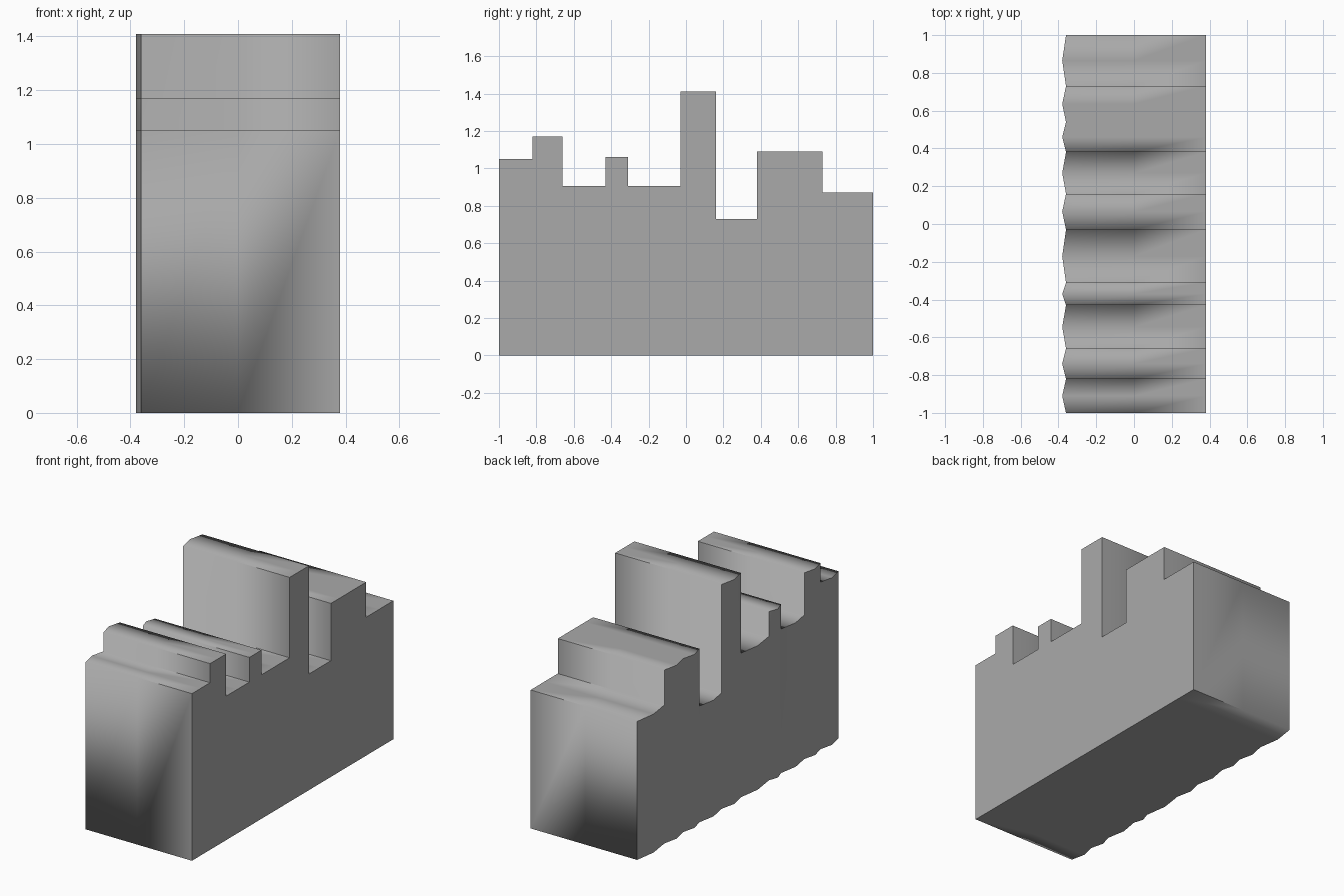
import bpy
import bmesh
import math

old = bpy.data.objects.get("Cube")
if old:
    bpy.data.objects.remove(old, do_unlink=True)

# One grey for the whole block
grey = bpy.data.materials.new("stone_grey")
grey.use_nodes = True
colour = (0.4, 0.4, 0.4, 1)
grey.diffuse_color = colour
grey.node_tree.nodes["Principled BSDF"].inputs["Base Color"].default_value = colour

FLAT_X, GROOVE_X, RIDGE_X = 0.38, -0.36, -0.38

# Bays from front to back: (end y, top height); each has one ridge on its rippled end
START_Y = -1.0
BAYS = [(-0.82, 1.05), (-0.66, 1.17), (-0.43, 0.905), (-0.31, 1.06),
        (-0.03, 0.905), (0.16, 1.41), (0.38, 0.73), (0.54, 1.09),
        (0.73, 1.09), (1.0, 0.87)]

bm = bmesh.new()
cache = {}


def vert(x, y, z):
    key = (round(x, 4), round(y, 4), round(z, 4))
    if key not in cache:
        cache[key] = bm.verts.new(key)
    return cache[key]


# Strips, two per bay: (y, end x) on both sides and the height
strips = []
y0 = START_Y
for y1, top in BAYS:
    mid = (y0 + y1) / 2
    strips.append(((y0, GROOVE_X), (mid, RIDGE_X), top))
    strips.append(((mid, RIDGE_X), (y1, GROOVE_X), top))
    y0 = y1

# Stepped outline as a closed loop of (y, end x, z)
outline = []
for a, b, top in strips:
    for p in (a, b):
        point = (p[0], p[1], top)
        if not outline or outline[-1] != point:
            outline.append(point)
for a, b, top in reversed(strips):
    if not outline or outline[-1] != (b[0], b[1], 0):
        outline.append((b[0], b[1], 0))
outline.append((START_Y, GROOVE_X, 0))

# Tops, walls and bottom, in two spans along x
rings = [[vert(x if x is not None else end, y, z) for y, end, z in outline]
         for x in (None, 0, FLAT_X)]
count = len(outline)
for r, s in zip(rings, rings[1:]):
    for i in range(count):
        j = (i + 1) % count
        bm.faces.new((r[i], r[j], s[j], s[i]))

# Flat end
bm.faces.new(rings[-1])

# Rippled end, one upright face per strip, keeping the step corners joined
ripple = set()
for a, b, top in strips:
    left = sorted({z for y, e, z in outline if y == a[0] and z <= top})
    right = sorted({z for y, e, z in outline if y == b[0] and z <= top})
    loop = [vert(a[1], a[0], z) for z in left]
    loop += [vert(b[1], b[0], z) for z in reversed(right)]
    ripple.add(bm.faces.new(loop))

bmesh.ops.recalc_face_normals(bm, faces=bm.faces[:])

# Softened toward the rippled end, crisp toward the flat end
for f in bm.faces:
    f.smooth = True
for e in bm.edges:
    rim = len([f for f in e.link_faces if f in ripple]) == 1
    crisp_half = all(v.co.x > -0.01 for v in e.verts)
    bent = e.calc_face_angle(0) > math.radians(30)
    e.smooth = not (rim or (crisp_half and bent))

mesh = bpy.data.meshes.new("stepped_block")
bm.to_mesh(mesh)
bm.free()
mesh.materials.append(grey)
block = bpy.data.objects.new("stepped_block", mesh)
bpy.context.collection.objects.link(block)
